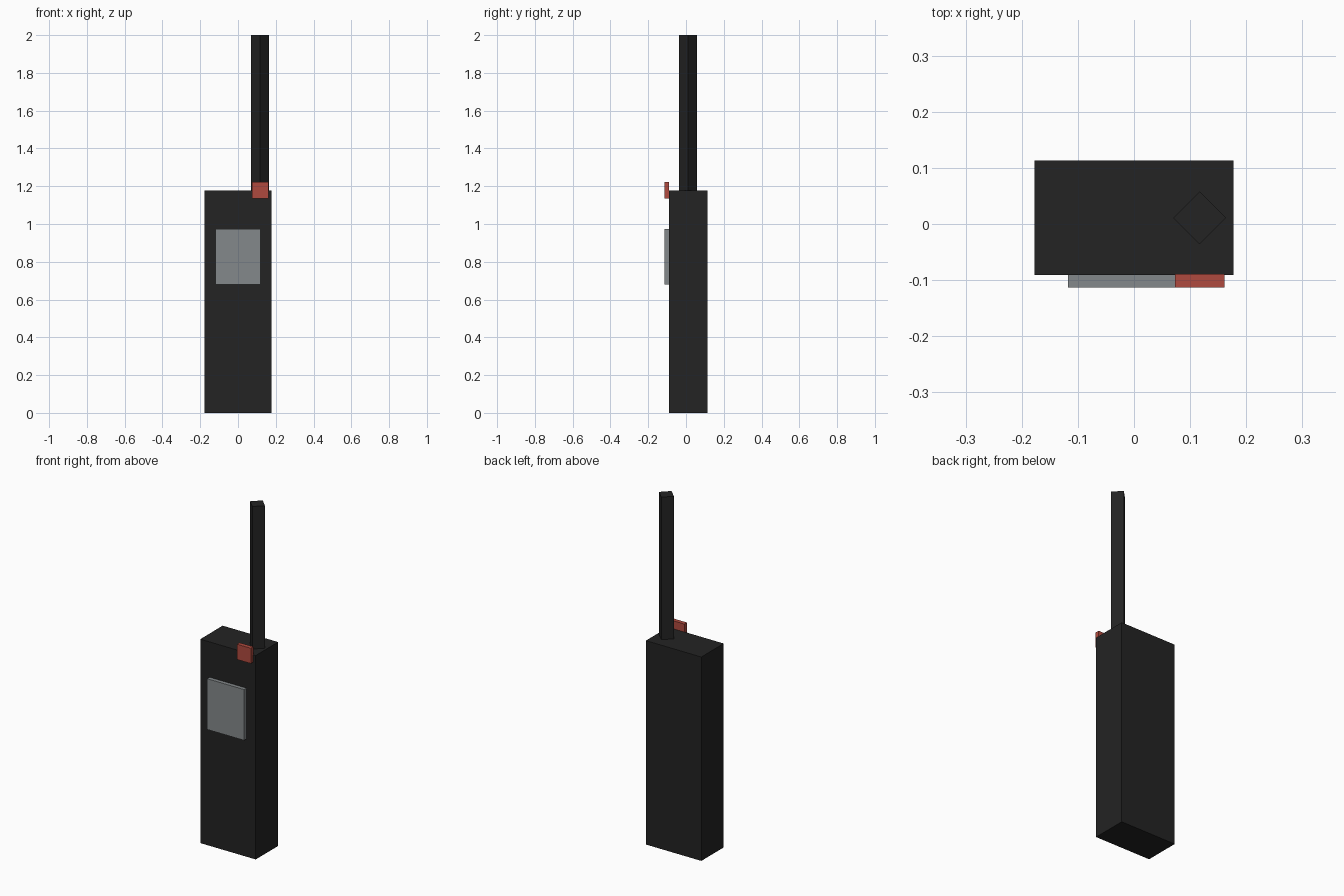
import bpy
import math

if "Cube" in bpy.data.objects:
    bpy.data.objects.remove(bpy.data.objects["Cube"])


def material(name, rgb):
    """Flat colour from 0-255 sRGB values."""
    def lin(c):
        c /= 255
        return c / 12.92 if c <= 0.04045 else ((c + 0.055) / 1.055) ** 2.4
    m = bpy.data.materials.new(name)
    m.diffuse_color = (*[lin(c) for c in rgb], 1)
    m.use_nodes = True
    m.node_tree.nodes["Principled BSDF"].inputs["Base Color"].default_value = m.diffuse_color
    return m


def box(name, x, y, z, mat):
    """Box from (min, max) ranges on each axis."""
    ranges = (x, y, z)
    bpy.ops.mesh.primitive_cube_add(size=1, location=[(a + b) / 2 for a, b in ranges])
    ob = bpy.context.object
    ob.name = name
    ob.scale = [b - a for a, b in ranges]
    bpy.ops.object.transform_apply(location=False, rotation=False, scale=True)
    ob.data.materials.append(mat)
    return ob


black = material("black casing", (35, 35, 35))
grey = material("grey screen", (132, 137, 139))
red = material("red button", (175, 74, 62))

# Casing
box("casing", (-0.177, 0.177), (-0.091, 0.113), (0, 1.177), black)

# Screen plate and button on the front
box("screen", (-0.118, 0.118), (-0.113, -0.089), (0.68, 0.973), grey)
box("button", (0.073, 0.161), (-0.113, -0.089), (1.135, 1.223), red)

# Four-sided antenna, corner facing forward
bpy.ops.mesh.primitive_cylinder_add(vertices=4, radius=0.047, depth=0.824,
                                    location=(0.117, 0.011, 1.588))
antenna = bpy.context.object
antenna.name = "antenna"
antenna.data.materials.append(black)
